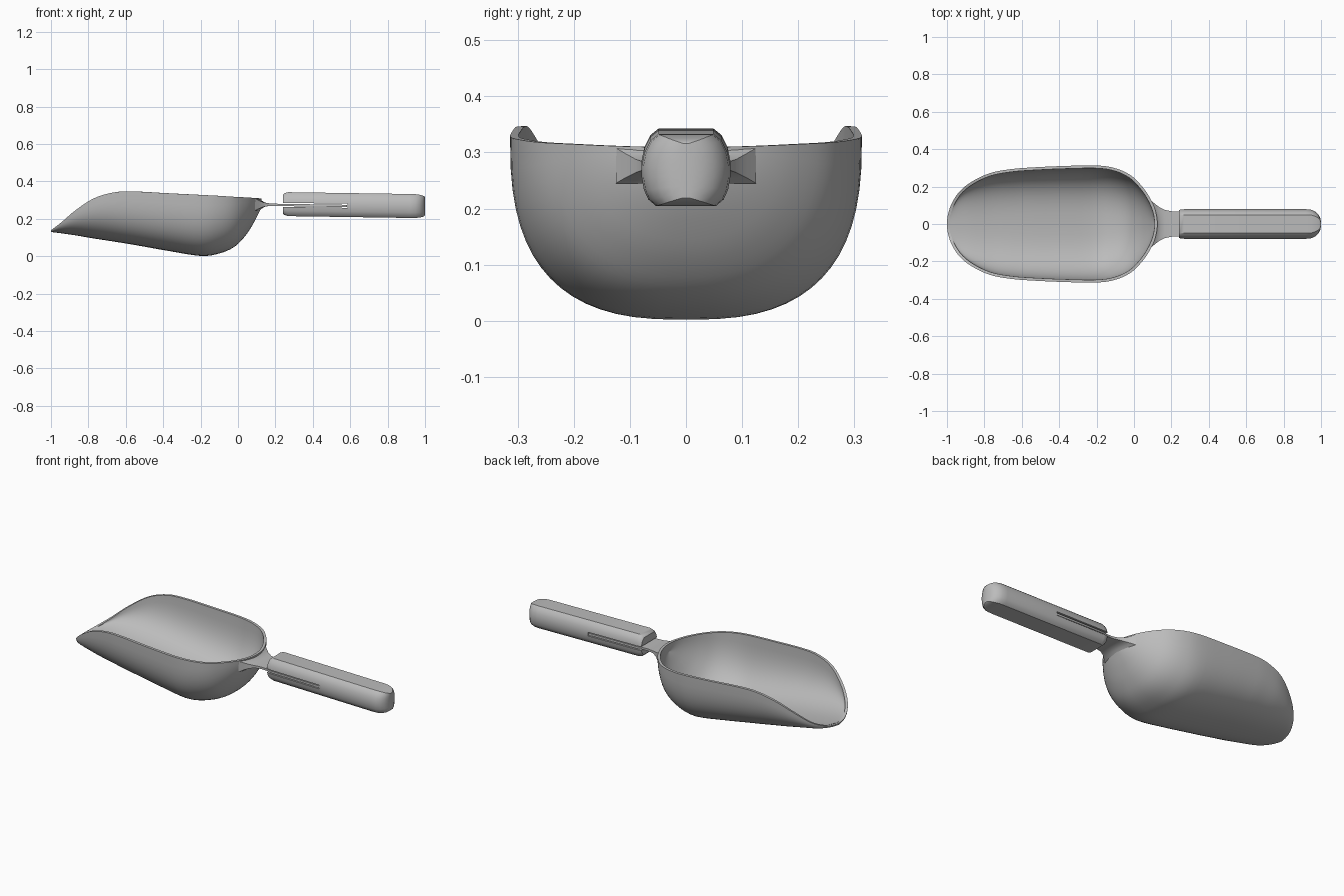
import bpy, bmesh, math
from mathutils import Vector

cube = bpy.data.objects.get("Cube")
if cube:
    bpy.data.objects.remove(cube, do_unlink=True)

metal = bpy.data.materials.new("grey_metal")
metal.use_nodes = True
GREY = (0.5, 0.5, 0.5, 1.0)
metal.diffuse_color = GREY
metal.node_tree.nodes["Principled BSDF"].inputs["Base Color"].default_value = GREY


def loft(name, rings, closed=True):
    """Skin a list of point rings; closed rings get end caps."""
    bm = bmesh.new()
    rows = [[bm.verts.new(p) for p in ring] for ring in rings]
    n = len(rows[0])
    for a, b in zip(rows, rows[1:]):
        for j in range(n if closed else n - 1):
            k = (j + 1) % n
            bm.faces.new((a[j], b[j], b[k], a[k]))
    if closed:
        bm.faces.new(rows[0])
        bm.faces.new(rows[-1][::-1])
        bmesh.ops.recalc_face_normals(bm, faces=bm.faces)
    else:
        bmesh.ops.remove_doubles(bm, verts=bm.verts, dist=0.0004)
    mesh = bpy.data.meshes.new(name)
    bm.to_mesh(mesh)
    bm.free()
    mesh.materials.append(metal)
    obj = bpy.data.objects.new(name, mesh)
    bpy.context.collection.objects.link(obj)
    return obj


def finish(obj, angle):
    """Apply modifiers and shade smooth with sharp creases."""
    bpy.ops.object.select_all(action='DESELECT')
    obj.select_set(True)
    bpy.context.view_layer.objects.active = obj
    for mod in list(obj.modifiers):
        bpy.ops.object.modifier_apply(modifier=mod.name)
    bpy.ops.object.shade_smooth_by_angle(angle=math.radians(angle))


def spline(points, steps):
    """Catmull-Rom curve; the ends mirror the width so the outline closes round."""
    pts = [Vector(p) for p in points]
    flip = lambda p: Vector((p[0], -p[1], p[2], p[3]))
    pts = [flip(pts[1])] + pts + [flip(pts[-2])]
    out = []
    for a, b, c, d in zip(pts, pts[1:], pts[2:], pts[3:]):
        for s in range(steps):
            t = s / steps
            out.append(0.5 * (2 * b + (c - a) * t + (2 * a - 5 * b + 4 * c - d) * t * t
                              + (3 * b - a - 3 * c + d) * t ** 3))
    return out + [pts[-2]]


# Bowl stations: x, half width, rim height, bottom height
stations = [
    (-1.0, 0, .14, .13), (-.985, .085, .150, .128), (-.94, .165, .185, .122),
    (-.87, .225, .245, .112), (-.77, .272, .310, .095), (-.66, .293, .342, .078),
    (-.55, .302, .346, .060), (-.38, .310, .337, .030), (-.20, .313, .328, .002),
    (-.10, .298, .323, .015), (-.02, .262, .318, .050), (.04, .205, .315, .110),
    (.085, .14, .312, .180), (.115, .07, .310, .240), (.125, 0, .310, .260)]
SEG = 32
rings = []
for x, w, rim, low in spline(stations, 4):
    n = 2.7 if x < -.2 else 2.7 - 0.5 * (x + .2) / .325   # squarer in the middle
    if x < -.6:
        n = 2.7 - 0.4 * (-.6 - x) / .4
    ring = []
    for j in range(SEG + 1):
        t = math.pi * j / SEG
        c, s = math.cos(t), max(math.sin(t), 0)
        y = math.copysign(abs(c) ** (2 / n), c) if j != SEG / 2 else 0
        ring.append((x, w * y, rim - (rim - low) * s ** (2 / n)))
    rings.append(ring)
bowl = loft("scoop_bowl", rings, closed=False)
shell = bowl.modifiers.new("shell", 'SOLIDIFY')
shell.thickness = 0.015
shell.offset = -1
finish(bowl, 50)

# Neck flaring into the bowl's back, then a flat tang running into the handle
# x, half width, top, bottom, curve of the edge
neck = [(.117, .125, .308, .245, 1.6), (.127, .108, .298, .255, 1.3),
        (.142, .090, .288, .264, .8), (.165, .076, .283, .269, .3),
        (.20, .068, .281, .269, 0), (.25, .068, .280, .268, 0),
        (.262, .076, .280, .268, 0), (.583, .076, .275, .263, 0)]
rings = []
for x, w, top, low, k in neck:
    ys = [w * (i / 5 - 1) for i in range(11)]
    rings.append([(x - k * y * y, y, top) for y in ys]
                 + [(x - k * y * y, y, low) for y in reversed(ys)])
finish(loft("neck_and_tang", rings), 40)

# Handle grip: half of the cross-section, then x, width scale, height scale
half = [(.62, 1), (.80, .82), (.94, .48), (1, .12), (1, -.2), (.95, -.55), (.85, -.82), (.68, -1)]
section = half + [(-y, z) for y, z in reversed(half)]
grip = [(.24, .92, .78), (.247, .97, .9), (.268, 1, 1), (.60, 1, 1), (.92, 1, 1),
        (.95, .96, .99), (.972, .82, .95), (.988, .62, .89), (.997, .36, .82), (1.0, .12, .76)]
rings = [[(x, .079 * sw * y, .279 - .015 * (x - .24) + .064 * sh * z) for y, z in section]
         for x, sw, sh in grip]
handle = loft("handle_grip", rings)

# Slot through the grip for the tang
slot = loft("slot_cutter", [[(x, y, z + d) for y, d in
                             ((-.1, -.011), (.1, -.011), (.1, .011), (-.1, .011))]
                            for x, z in ((.22, .275), (.585, .270))])
slot.hide_render = True
cut = handle.modifiers.new("slot", 'BOOLEAN')
cut.operation = 'DIFFERENCE'
cut.solver = 'EXACT'
cut.object = slot
finish(handle, 32)
bpy.data.objects.remove(slot, do_unlink=True)
